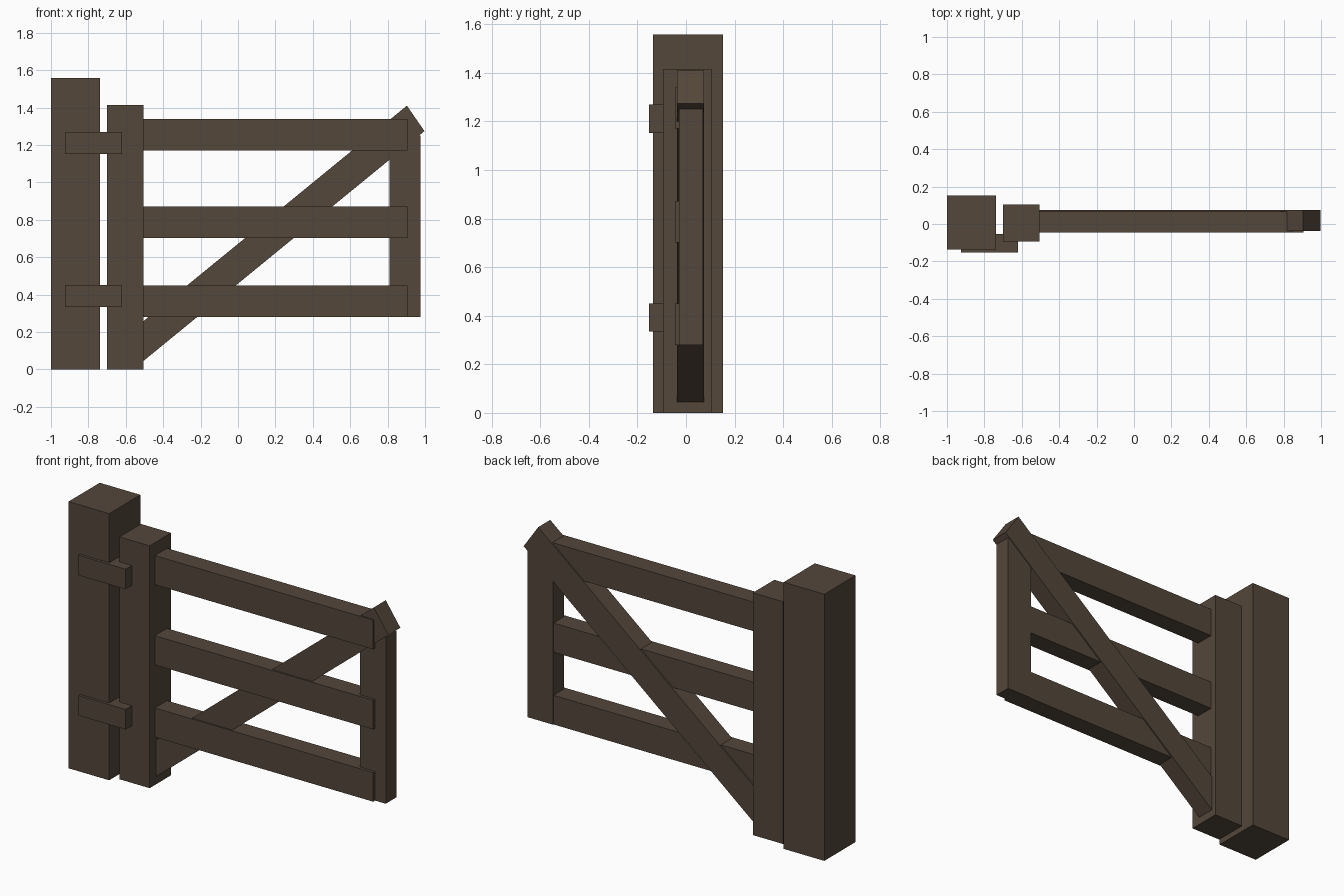
import bpy
import bmesh

cube = bpy.data.objects.get("Cube")
if cube:
    bpy.data.objects.remove(cube, do_unlink=True)

# Weathered wood, shared by every part
wood = bpy.data.materials.new("dark_brown_wood")
wood.use_nodes = True
colour = (0.088, 0.063, 0.043, 1)
wood.diffuse_color = colour
bsdf = wood.node_tree.nodes["Principled BSDF"]
bsdf.inputs["Base Color"].default_value = colour
bsdf.inputs["Roughness"].default_value = 0.9


def plank(name, outline, y0, y1):
    """Extrude an outline of (x, z) points from y0 to y1."""
    bm = bmesh.new()
    face = bm.faces.new([bm.verts.new((x, y0, z)) for x, z in outline])
    ext = bmesh.ops.extrude_face_region(bm, geom=[face])
    for v in ext["geom"]:
        if isinstance(v, bmesh.types.BMVert):
            v.co.y = y1
    bmesh.ops.recalc_face_normals(bm, faces=bm.faces)
    mesh = bpy.data.meshes.new(name)
    bm.to_mesh(mesh)
    bm.free()
    mesh.materials.append(wood)
    obj = bpy.data.objects.new(name, mesh)
    bpy.context.collection.objects.link(obj)
    return obj


def box(name, x, y, z):
    outline = [(x[0], z[0]), (x[1], z[0]), (x[1], z[1]), (x[0], z[1])]
    return plank(name, outline, *y)


# Uprights
box("fence_post", (-1, -0.737), (-0.136, 0.152), (0, 1.557))
box("gate_hinge_stile", (-0.70, -0.505), (-0.094, 0.104), (0, 1.415))
box("gate_end_stile", (0.81, 0.975), (-0.029, 0.07), (0.28, 1.25))

# Horizontal rails
for name, z in (("lower", 0.28), ("middle", 0.702), ("upper", 1.17)):
    box(name + "_rail", (-0.55, 0.905), (-0.046, 0.066), (z, z + 0.17))

# Hinge blocks joining the post to the gate
for name, z in (("lower", 0.334), ("upper", 1.153)):
    box(name + "_hinge", (-0.924, -0.62), (-0.152, -0.053), (z, z + 0.117))

# Diagonal brace with slanted ends
plank("diagonal_brace",
      [(-0.54, 0.017), (0.997, 1.274), (0.903, 1.41), (-0.634, 0.153)],
      -0.037, 0.074)
